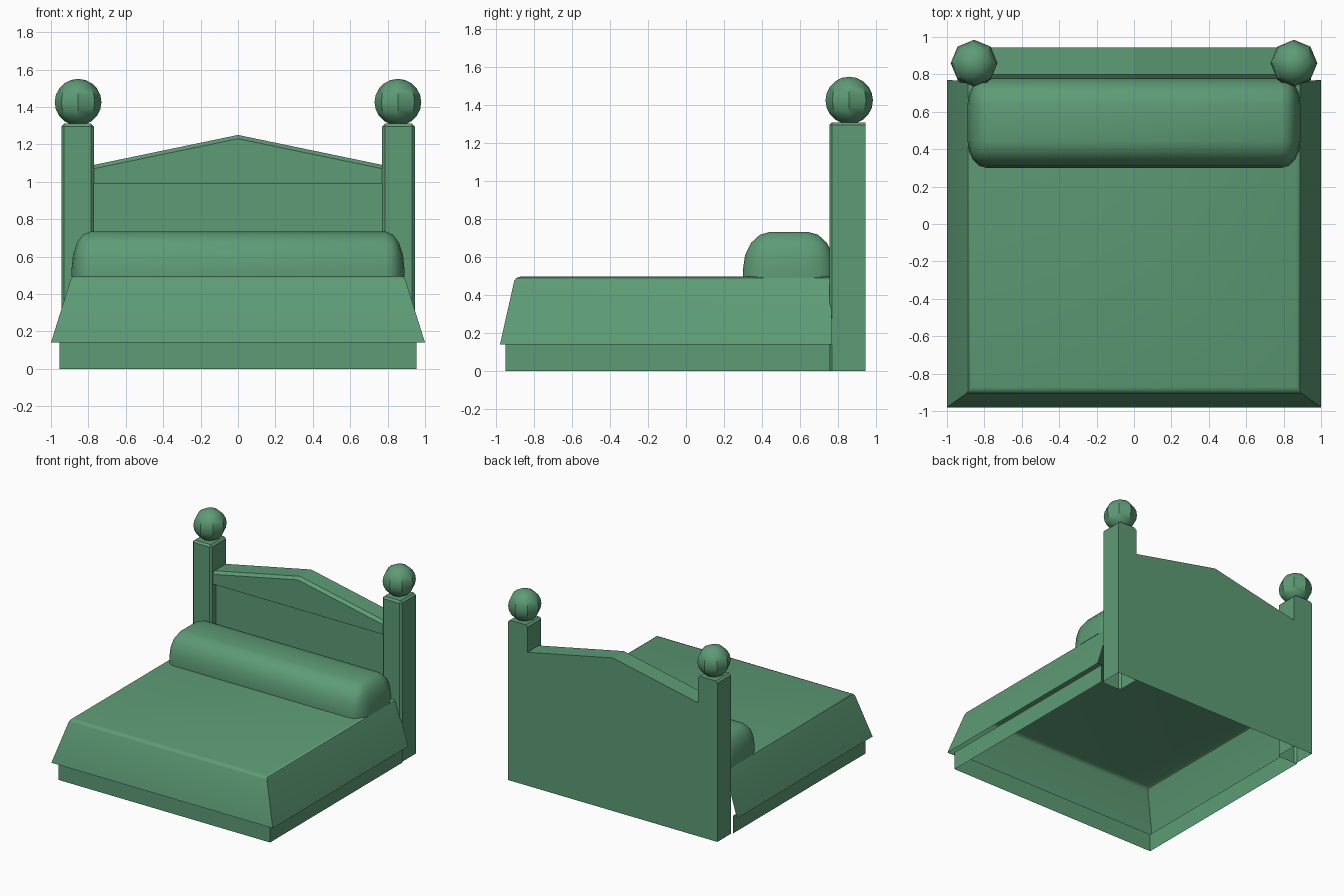
import bpy, bmesh, math
from mathutils import Vector

if "Cube" in bpy.data.objects:
    bpy.data.objects.remove(bpy.data.objects["Cube"])

green = bpy.data.materials.new("green")
green.diffuse_color = (0.11, 0.33, 0.18, 1)
green.use_nodes = True
green.node_tree.nodes["Principled BSDF"].inputs["Base Color"].default_value = green.diffuse_color

HX = 0.945               # outer half width of headboard
PX = 0.77                # inner side of posts
YF, YB = 0.755, 0.945    # post front, headboard back
PZ, C = 1.31, 0.015      # post height, chamfer


def finish(name, bm, inside=None, smooth=True):
    """Turn faces away from the inside point, then make the object."""
    bmesh.ops.recalc_face_normals(bm, faces=bm.faces)
    if inside:
        p = Vector(inside)
        if sum((f.calc_center_median() - p).dot(f.normal) * f.calc_area() for f in bm.faces) < 0:
            bmesh.ops.reverse_faces(bm, faces=bm.faces)
    me = bpy.data.meshes.new(name)
    bm.to_mesh(me)
    bm.free()
    me.materials.append(green)
    ob = bpy.data.objects.new(name, me)
    bpy.context.collection.objects.link(ob)
    if smooth:
        bpy.ops.object.select_all(action='DESELECT')
        ob.select_set(True)
        bpy.context.view_layer.objects.active = ob
        bpy.ops.object.shade_smooth_by_angle(angle=math.radians(35))
    return ob


def loft(rows, cap=False):
    """Open sheet through rows of points; cap closes the last row."""
    bm = bmesh.new()
    vs = [[bm.verts.new(p) for p in row] for row in rows]
    for a, b in zip(vs, vs[1:]):
        for i in range(len(a) - 1):
            bm.faces.new((a[i], a[i + 1], b[i + 1], b[i]))
    if cap:
        bm.faces.new(vs[-1])
    return bm


def box(x0, x1, y0, y1, z0, z1):
    bm = bmesh.new()
    bmesh.ops.create_cube(bm, size=1)
    for v in bm.verts:
        v.co = ((x0 + x1) / 2 + v.co.x * (x1 - x0),
                (y0 + y1) / 2 + v.co.y * (y1 - y0),
                (z0 + z1) / 2 + v.co.z * (z1 - z0))
    return bm


def u_row(w, front, back, z):
    """Three-sided outline, open toward the headboard."""
    return [(-w, back, z), (-w, front, z), (w, front, z), (w, back, z)]


# Base frame: thin walls around three sides
finish("base_frame", loft([u_row(0.955, -0.95, 0.76, z) for z in (0, 0.145)]), (0, 0, 0.07))

# Blanket: flared open shell with softened top rim
finish("blanket", loft([u_row(1.0, -0.98, 0.77, 0.14),
                        u_row(0.895, -0.905, 0.765, 0.475),
                        u_row(0.887, -0.893, 0.765, 0.49),
                        u_row(0.868, -0.872, 0.765, 0.497)], cap=True), (0, 0, 0.1))

# Pillow: bevelled block, rounded in stretched space
sx, sy, sz = 0.10, 0.145, 0.20
bm = box(-0.89 / sx, 0.89 / sx, 0.30 / sy, 0.785 / sy, 0.49 / sz, 0.733 / sz)
low = min(v.co.z for v in bm.verts)
edges = [e for e in bm.edges if max(v.co.z for v in e.verts) > low + 0.1]
bmesh.ops.bevel(bm, geom=edges, offset=1.0, segments=4, profile=0.5, affect='EDGES')
for v in bm.verts:
    v.co = (v.co.x * sx, v.co.y * sy, v.co.z * sz)
pillow = finish("pillow", bm)
for p in pillow.data.polygons:
    p.use_smooth = True

# Posts (open at back and bottom) with ball finials
for side, label in ((-1, "left"), (1, "right")):
    xa, xb = sorted((side * PX, side * HX))
    bm = box(xa, xb, YF, YB, 0, PZ)
    edges = [e for e in bm.edges
             if not all(v.co.y > YB - 1e-4 for v in e.verts)
             and not all(v.co.z < 1e-4 for v in e.verts)]
    bmesh.ops.bevel(bm, geom=edges, offset=C, segments=1, affect='EDGES')
    bm.normal_update()
    hidden = [f for f in bm.faces if f.normal.y > 0.99 or f.normal.z < -0.99]
    bmesh.ops.delete(bm, geom=hidden, context='FACES')
    finish(label + "_post", bm, (side * 0.857, 0.86, 0.6), smooth=False)

    bm = bmesh.new()
    bmesh.ops.create_uvsphere(bm, u_segments=8, v_segments=10, radius=0.125)
    bmesh.ops.translate(bm, verts=bm.verts, vec=(side * 0.855, 0.86, 1.425))
    ball = finish(label + "_finial", bm)
    for p in ball.data.polygons:
        p.use_smooth = True

# Headboard: peaked rail over a recessed panel
finish("headboard_front", loft([
    [(x, YB, h), (x, 0.80, h), (x, 0.775, h - 0.02), (x, 0.775, 0.99),
     (x, 0.815, 0.99), (x, 0.815, 0.3)]
    for x, h in ((-PX, 1.09), (0, 1.25), (PX, 1.09))]), (0, 0.9, 0.7), smooth=False)

# Headboard back: one flat sheet behind board and posts
half = [(HX, 0), (HX, PZ - C), (HX - C, PZ), (PX + C, PZ), (PX, PZ - C), (PX, 1.09)]
outline = half + [(0, 1.25)] + [(-x, z) for x, z in reversed(half)]
bm = bmesh.new()
bm.faces.new([bm.verts.new((x, YB, z)) for x, z in outline])
finish("headboard_back", bm, (0, 0, 0.7), smooth=False)
